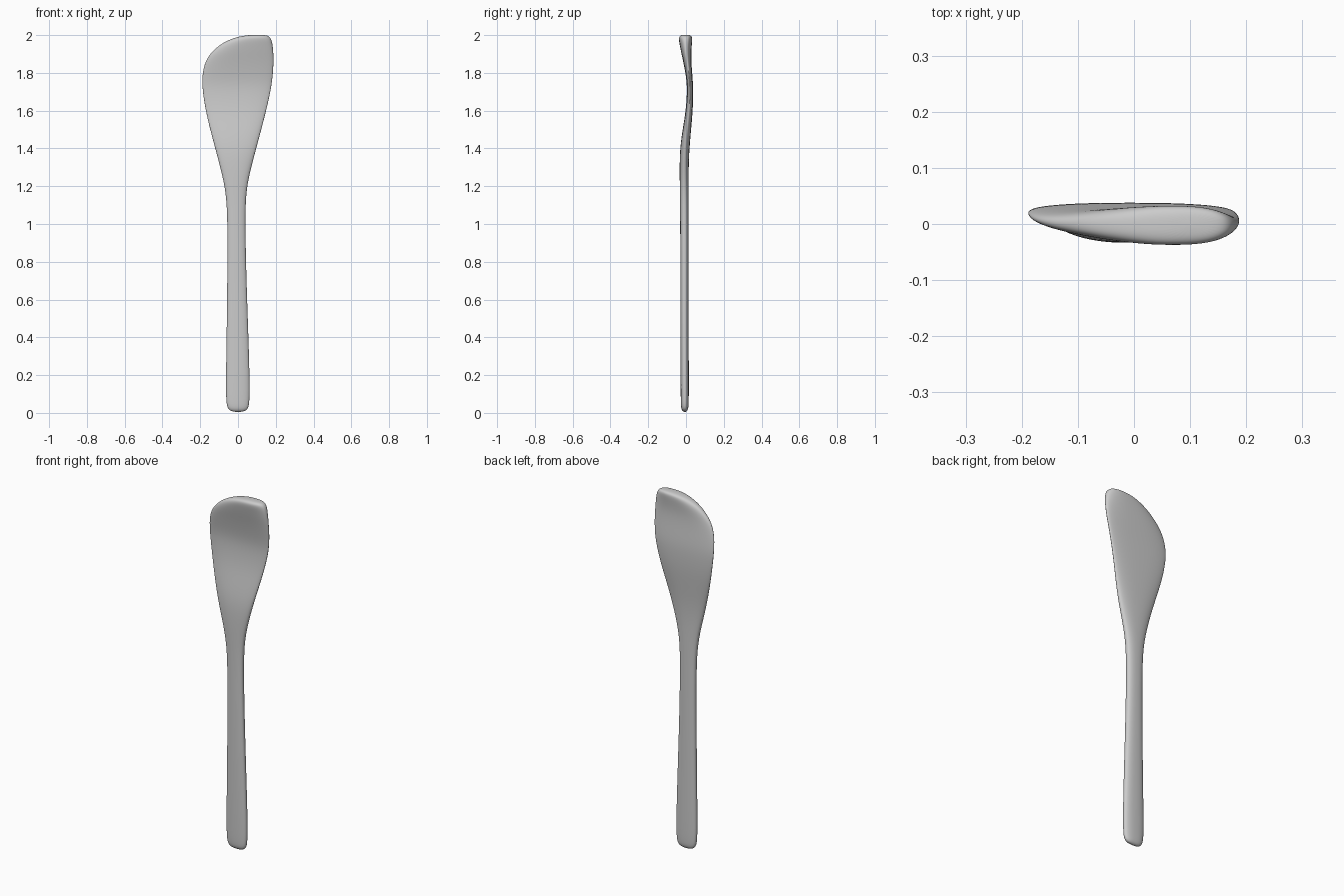
import bpy, bmesh
from math import cos, sin, pi

# Cross-sections up the spatula: z, left x, right x, front y, back y
SECTIONS = [
    (0.008, -0.035, 0.035, -0.016, 0.004),
    (0.02, -0.052, 0.052, -0.025, 0.012),
    (0.05, -0.064, 0.062, -0.028, 0.015),
    (0.20, -0.064, 0.062, -0.029, 0.015),
    (0.50, -0.059, 0.052, -0.030, 0.014),
    (0.80, -0.056, 0.042, -0.030, 0.014),
    (1.08, -0.056, 0.038, -0.031, 0.014),
    (1.20, -0.070, 0.047, -0.033, 0.014),
    (1.30, -0.094, 0.070, -0.034, 0.014),
    (1.40, -0.121, 0.097, -0.032, 0.018),
    (1.50, -0.148, 0.124, -0.018, 0.027),
    (1.60, -0.172, 0.150, -0.001, 0.036),
    (1.70, -0.188, 0.173, 0.006, 0.039),
    (1.76, -0.191, 0.182, 0.003, 0.036),
    (1.82, -0.186, 0.188, -0.007, 0.031),
    (1.87, -0.169, 0.189, -0.017, 0.028),
    (1.91, -0.141, 0.188, -0.026, 0.028),
    (1.95, -0.096, 0.184, -0.034, 0.031),
    (1.975, -0.049, 0.178, -0.038, 0.033),
    (1.992, 0.00, 0.168, -0.037, 0.032),
    (2.0, 0.055, 0.150, -0.025, 0.022),
]
N = 28


def power(v, e):
    return (abs(v) ** e) * (1 if v >= 0 else -1)


# Loft rounded, slightly flattened rings into one continuous handle and blade
bm = bmesh.new()
rings = []
for z, xl, xr, yf, yb in SECTIONS:
    cx, rx = (xl + xr) / 2, (xr - xl) / 2
    cy, ry = (yf + yb) / 2, (yb - yf) / 2
    rings.append([bm.verts.new((cx + rx * power(cos(2 * pi * i / N), 0.85),
                                cy + ry * power(sin(2 * pi * i / N), 0.8), z))
                  for i in range(N)])
for a, b in zip(rings, rings[1:]):
    for i in range(N):
        j = (i + 1) % N
        bm.faces.new((a[i], a[j], b[j], b[i]))

# Close the butt and the tip
for ring, z in ((rings[0], 0.004), (rings[-1], 2.002)):
    centre = bm.verts.new((sum(v.co.x for v in ring) / N,
                           sum(v.co.y for v in ring) / N, z))
    for i in range(N):
        bm.faces.new((ring[i], ring[(i + 1) % N], centre))
bmesh.ops.recalc_face_normals(bm, faces=bm.faces)

mesh = bpy.data.meshes.new("spatula")
bm.to_mesh(mesh)
bm.free()
mesh.shade_smooth()
spatula = bpy.data.objects.new("spatula", mesh)
bpy.context.collection.objects.link(spatula)

# Smooth the carved surface
sub = spatula.modifiers.new("smoothing", 'SUBSURF')
sub.levels = sub.render_levels = 2
